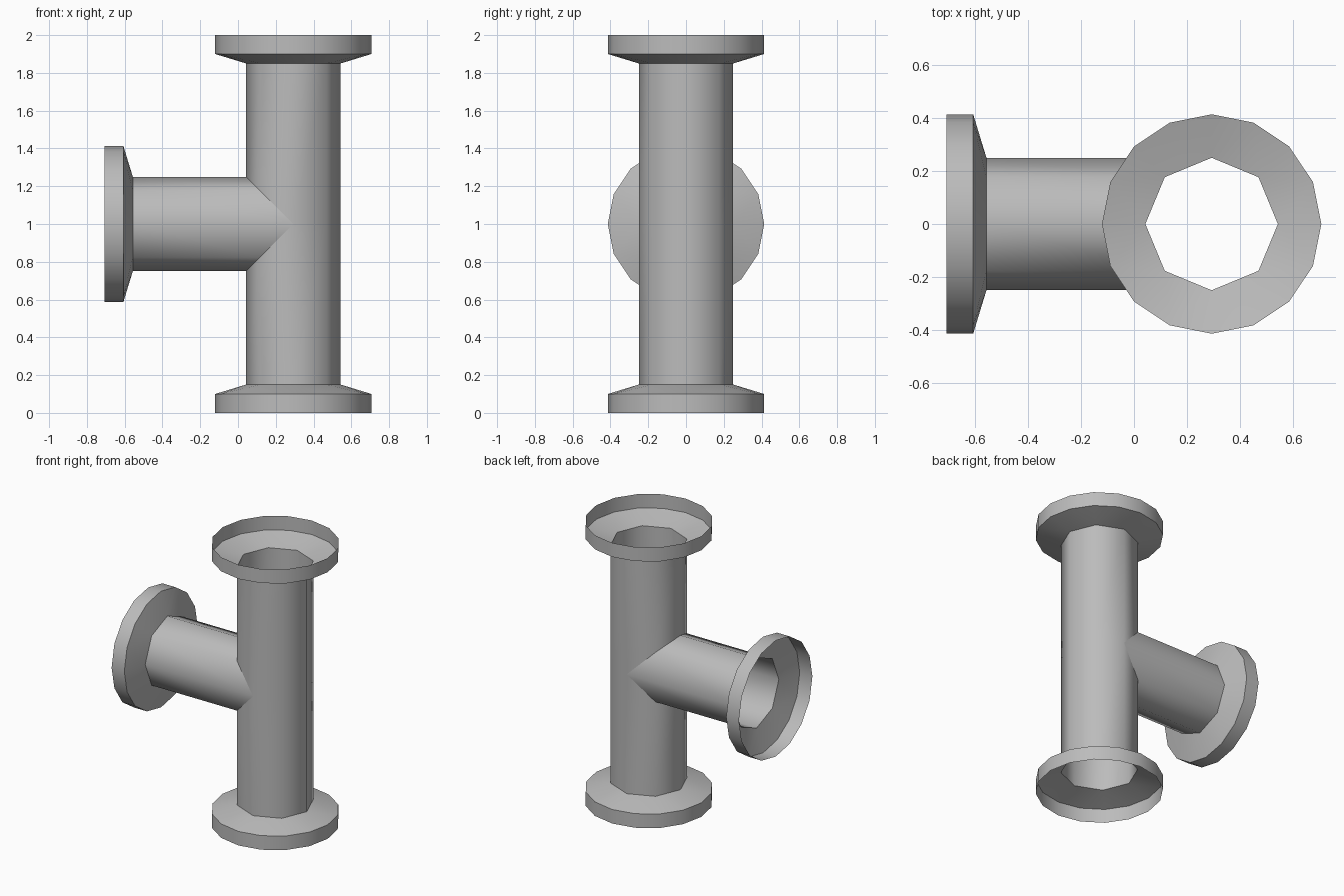
import bpy, bmesh
from math import cos, sin, pi
from mathutils import Matrix, Vector

if "Cube" in bpy.data.objects:
    bpy.data.objects.remove(bpy.data.objects["Cube"], do_unlink=True)

PIPE_R, RIM_R = 0.25, 0.414
NECK, LIP, END = 0.85, 0.9, 1.0      # distances from the tee centre
CENTRE = Matrix.Translation((0.293, 0, 1))
UP = CENTRE
DOWN = CENTRE @ Matrix.Rotation(pi, 4, 'X')
SIDE = CENTRE @ Matrix.Rotation(-pi / 2, 4, 'Y')

steel = bpy.data.materials.new("grey steel")
steel.use_nodes = True
grey = (0.5, 0.5, 0.5, 1)
steel.diffuse_color = grey
steel.node_tree.nodes["Principled BSDF"].inputs["Base Color"].default_value = grey


def ring(bm, frame, sides, radius, height):
    """Ring of vertices; height is a function of the local x."""
    verts = []
    for i in range(sides):
        a = 2 * pi * i / sides
        x, y = radius * cos(a), radius * sin(a)
        verts.append(bm.verts.new(frame @ Vector((x, y, height(x)))))
    return verts


def wall(bm, low, high):
    n = len(low)
    for i in range(n):
        j = (i + 1) % n
        bm.faces.new((low[i], low[j], high[j], high[i]))


def finish(bm, name, angle):
    bmesh.ops.remove_doubles(bm, verts=bm.verts, dist=0.0005)
    mesh = bpy.data.meshes.new(name)
    bm.to_mesh(mesh)
    bm.free()
    mesh.materials.append(steel)
    ob = bpy.data.objects.new(name, mesh)
    bpy.context.collection.objects.link(ob)
    bpy.ops.object.select_all(action='DESELECT')
    ob.select_set(True)
    bpy.context.view_layer.objects.active = ob
    bpy.ops.object.shade_smooth_by_angle(angle=angle)


def pipe(name, frames, seam):
    """Open eight-sided tube whose inner end follows the mitred seam."""
    bm = bmesh.new()
    for frame in frames:
        wall(bm, ring(bm, frame, 8, PIPE_R, seam),
             ring(bm, frame, 8, PIPE_R, lambda x: NECK))
    finish(bm, name, pi / 3)


def flange(name, frame):
    """Shallow cone from the eight-sided neck to an open sixteen-sided rim."""
    bm = bmesh.new()
    neck = ring(bm, frame, 8, PIPE_R, lambda x: NECK)
    lip = ring(bm, frame, 16, RIM_R, lambda x: LIP)
    end = ring(bm, frame, 16, RIM_R, lambda x: END)
    for k in range(8):
        o, p = neck[k], neck[(k + 1) % 8]
        a, b, c = lip[2 * k], lip[2 * k + 1], lip[(2 * k + 2) % 16]
        for tri in ((o, b, a), (o, p, b), (p, c, b)):
            bm.faces.new(tri)
    wall(bm, lip, end)
    finish(bm, name, pi / 6)


# Pipes, open to each other at the mitre
pipe("main_pipe", (UP, DOWN), lambda x: max(0, -x))
pipe("branch_pipe", (SIDE,), abs)

# Flanges on the three ends
for name, frame in (("top_flange", UP), ("bottom_flange", DOWN), ("branch_flange", SIDE)):
    flange(name, frame)
